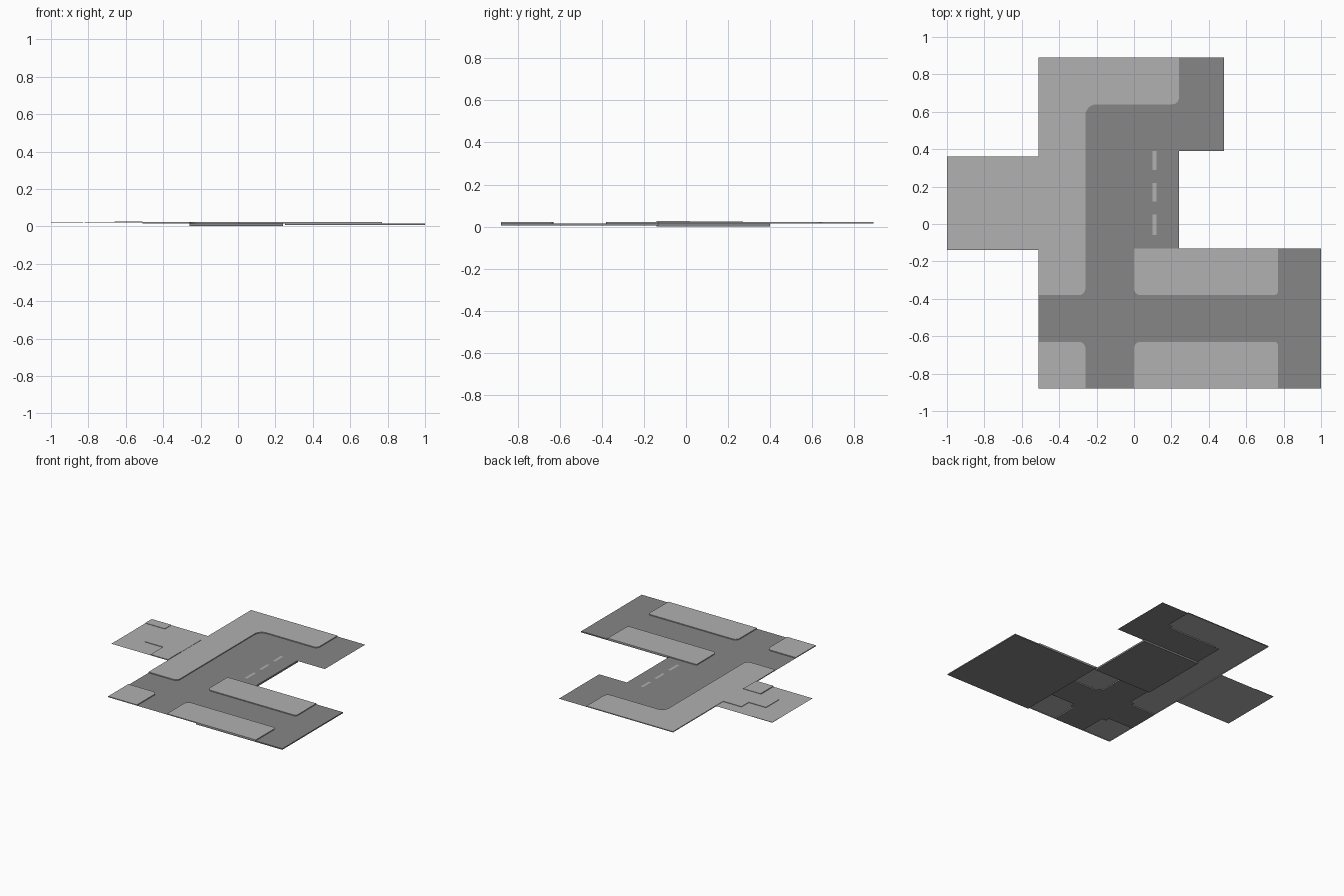
import bpy, bmesh, math
from mathutils import Vector

if "Cube" in bpy.data.objects:
    bpy.data.objects.remove(bpy.data.objects["Cube"])


def material(name, v):
    m = bpy.data.materials.new(name)
    m.diffuse_color = (v, v, v, 1)
    m.use_nodes = True
    m.node_tree.nodes["Principled BSDF"].inputs["Base Color"].default_value = m.diffuse_color
    return m


ASPHALT = material("asphalt", 0.24)
PAVING = material("paving", 0.44)


def rounded(points):
    """Outline from (x, y, radius) corners, rounding where radius > 0."""
    out = []
    for i, (x, y, r) in enumerate(points):
        p = Vector((x, y))
        if r == 0:
            out.append(p)
            continue
        a = (Vector(points[i - 1][:2]) - p).normalized()
        b = (Vector(points[(i + 1) % len(points)][:2]) - p).normalized()
        centre = p + (a + b) * r
        for k in range(7):
            t = math.pi / 2 * k / 6
            out.append(centre - b * r * math.cos(t) - a * r * math.sin(t))
    return out


def plate(name, points, z0, z1, mat, closed=False):
    """Flat top at z1; side walls down to z0 if lower; optional underside."""
    bm = bmesh.new()
    outline = rounded(points)
    top = [bm.verts.new((p.x, p.y, z1)) for p in outline]
    bm.faces.new(top)
    if z0 < z1:
        low = [bm.verts.new((p.x, p.y, z0)) for p in outline]
        n = len(top)
        for i in range(n):
            j = (i + 1) % n
            bm.faces.new((low[i], low[j], top[j], top[i]))
        if closed:
            bm.faces.new(low[::-1])
    me = bpy.data.meshes.new(name)
    bm.to_mesh(me)
    bm.free()
    me.materials.append(mat)
    ob = bpy.data.objects.new(name, me)
    bpy.context.collection.objects.link(ob)
    return ob


def rect(x0, y0, x1, y1, r=(0, 0, 0, 0)):
    return [(x0, y0, r[0]), (x1, y0, r[1]), (x1, y1, r[2]), (x0, y1, r[3])]


ROAD, WALK, R = 0.015, 0.022, 0.035

# Road surfaces: thin sheets and two thicker slabs
plate("crossroad_north_south", rect(-0.26, -0.88, 0, -0.14), ROAD, ROAD, ASPHALT)
plate("crossroad_west", rect(-0.51, -0.63, -0.26, -0.38), ROAD, ROAD, ASPHALT)
plate("crossroad_east", rect(0, -0.63, 0.25, -0.38), ROAD, ROAD, ASPHALT)
plate("bend_road", rect(-0.26, 0.40, 0.24, 0.64), ROAD, ROAD, ASPHALT)
plate("bend_exit_road", rect(0.24, 0.39, 0.48, 0.89), ROAD, ROAD, ASPHALT)
plate("t_junction_slab", rect(0.25, -0.88, 1.0, -0.13), 0.006, ROAD, ASPHALT, True)
plate("wide_road_slab", rect(-0.26, -0.14, 0.24, 0.40), 0.001, ROAD, ASPHALT, True)

# Road fillets under the rounded kerb corners
for x, y in ((-0.26 - R, -0.38), (-0.26 - R, -0.63 - R), (0, -0.38),
             (0, -0.63 - R), (0.24 - R, 0.64)):
    plate("kerb_corner_road", rect(x, y, x + R, y + R), ROAD, ROAD, ASPHALT)

# Pavements with kerbs
plate("corner_pavement", [(-0.51, -0.38, 0), (-0.26, -0.38, R), (-0.26, 0.64, 0.06),
                          (0.24, 0.64, R), (0.24, 0.89, 0), (-0.51, 0.89, 0)],
      ROAD, WALK, PAVING)
plate("southwest_pavement", rect(-0.51, -0.88, -0.26, -0.63, (0, 0, R, 0)),
      ROAD, WALK, PAVING)
plate("southeast_pavement", rect(0, -0.88, 0.77, -0.63, (0, 0, 0.02, R)),
      ROAD, WALK, PAVING)
plate("east_pavement", rect(0, -0.38, 0.77, -0.13, (R, 0.02, 0, 0)),
      ROAD, WALK, PAVING)

# Lane dashes
for y0, y1 in ((-0.06, 0.05), (0.12, 0.22), (0.29, 0.39)):
    plate("lane_dash", rect(0.10, y0, 0.12, y1), ROAD + 0.001, ROAD + 0.001, PAVING)

# Plaza with shallow raised levels
plate("plaza", rect(-1.0, -0.14, -0.51, 0.36), 0.02, 0.02, PAVING)
plate("plaza_corner_step", rect(-1.0, 0.28, -0.83, 0.36), 0.02, 0.023, PAVING)
plate("plaza_terrace", [(-0.82, 0.02, 0), (-0.51, 0.02, 0), (-0.51, 0.27, 0),
                        (-0.67, 0.27, 0), (-0.67, 0.18, 0), (-0.82, 0.18, 0)],
      0.02, 0.024, PAVING)
plate("plaza_block", rect(-0.66, -0.14, -0.51, 0.02), 0.02, 0.027, PAVING)
